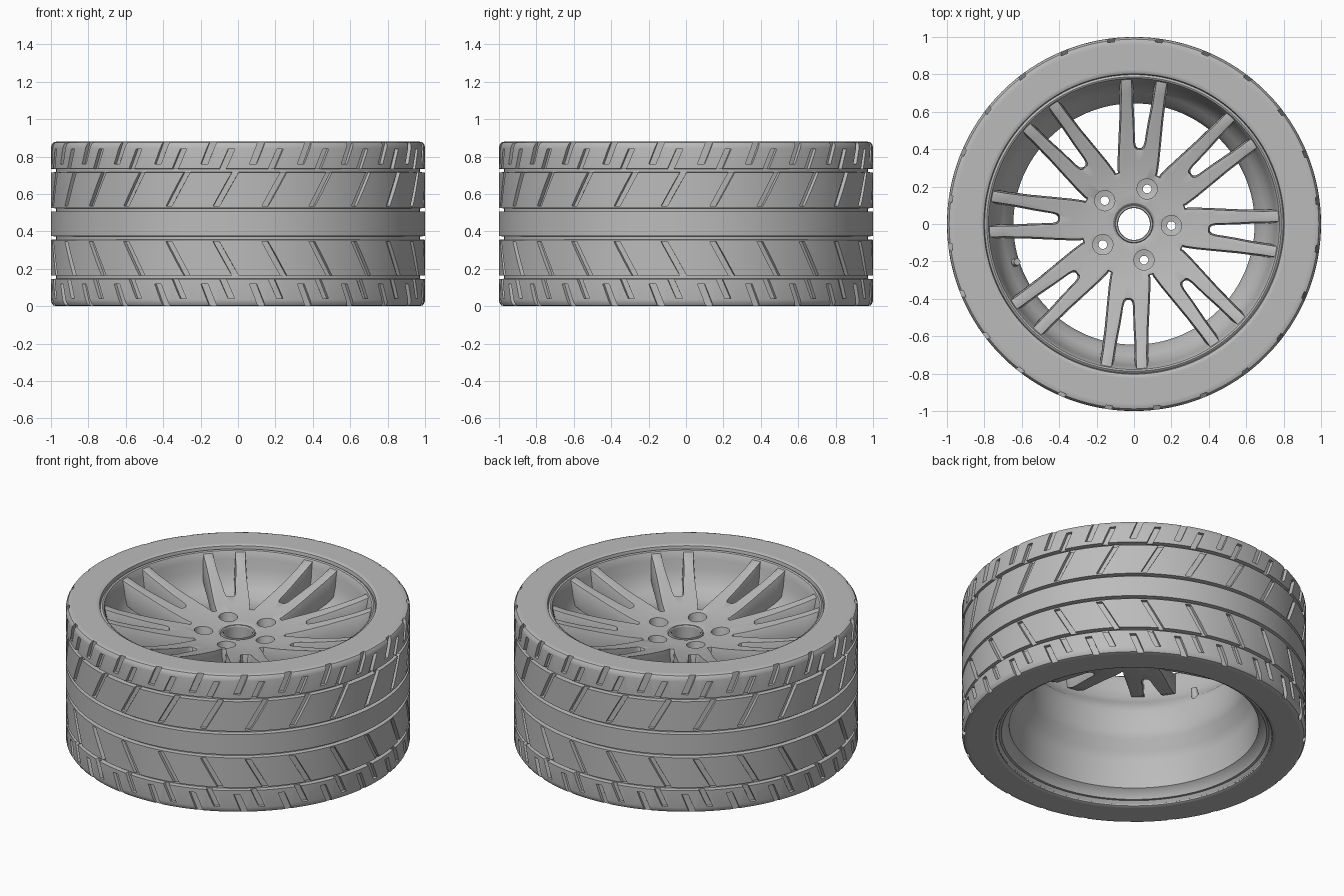
import bpy, bmesh, math
from math import sin, cos, asin, radians, pi

if "Cube" in bpy.data.objects:
    bpy.data.objects.remove(bpy.data.objects["Cube"], do_unlink=True)

H = 0.88            # tyre width
SPOKES = 8          # number of spoke pairs
TURN = radians(-4)  # angle of the first spoke pair

grey = bpy.data.materials.new("plain grey")
grey.use_nodes = True
grey.diffuse_color = (0.5, 0.5, 0.5, 1)
grey.node_tree.nodes["Principled BSDF"].inputs["Base Color"].default_value = (0.5, 0.5, 0.5, 1)


def make_object(name, bm):
    bmesh.ops.recalc_face_normals(bm, faces=bm.faces)
    mesh = bpy.data.meshes.new(name)
    bm.to_mesh(mesh)
    bm.free()
    mesh.materials.append(grey)
    obj = bpy.data.objects.new(name, mesh)
    bpy.context.collection.objects.link(obj)
    return obj


def revolve(name, profile, segments):
    """Turn a closed (radius, z) outline around the axle."""
    bm = bmesh.new()
    rings = []
    for i in range(segments):
        a = 2 * pi * i / segments
        rings.append([bm.verts.new((r * cos(a), r * sin(a), z)) for r, z in profile])
    n = len(profile)
    for i, ring in enumerate(rings):
        nxt = rings[(i + 1) % segments]
        for j in range(n):
            k = (j + 1) % n
            bm.faces.new((ring[j], nxt[j], nxt[k], ring[k]))
    return make_object(name, bm)


def loft(bm, low, high):
    """Close a solid between two matching outlines."""
    a = [bm.verts.new(p) for p in low]
    b = [bm.verts.new(p) for p in high]
    bm.faces.new(a)
    bm.faces.new(b[::-1])
    for i in range(len(a)):
        j = (i + 1) % len(a)
        bm.faces.new((a[i], b[i], b[j], a[j]))


def polar(r, a, z):
    return (r * cos(a), r * sin(a), z)


def activate(obj):
    bpy.ops.object.select_all(action='DESELECT')
    obj.select_set(True)
    bpy.context.view_layer.objects.active = obj


def cut(obj, cutter):
    cutter.hide_render = True
    mod = obj.modifiers.new("cut", 'BOOLEAN')
    mod.operation, mod.solver, mod.object = 'DIFFERENCE', 'EXACT', cutter
    activate(obj)
    bpy.ops.object.modifier_apply(modifier=mod.name)
    bpy.data.objects.remove(cutter, do_unlink=True)


def smooth(obj, angle=30):
    activate(obj)
    bpy.ops.object.shade_smooth_by_angle(angle=radians(angle))


# Tyre: upper half outline with two ring grooves, mirrored to the lower half
upper = []
for z in (0.515, 0.725):
    upper += [(1, z - 0.01), (0.972, z - 0.008), (0.972, z + 0.008), (1, z + 0.01)]
upper += [(1, 0.845), (0.997, 0.862), (0.988, 0.875), (0.972, H), (0.96, H),
          (0.825, H), (0.815, H), (0.803, 0.874), (0.798, 0.85), (0.798, 0.8)]
lower = [(r, H - z) for r, z in reversed(upper)]
tyre = revolve("tyre", lower + upper, 192)

# Tread slots: (low z, high z, low angle, high angle, width)
slots = ((0.535, 0.72, 263.3, 269.3, 2.0),
         (0.76, 0.90, 274.6, 277.8, 2.2),
         (0.73, 0.84, 280.2, 283, 2.0))
bm = bmesh.new()
for k in range(24):
    for z0, z1, a0, a1, w in slots:
        for flip in (False, True):
            corners = ((a0 - w / 2, z0), (a0 + w / 2, z0), (a1 + w / 2, z1), (a1 - w / 2, z1))
            corners = [(radians(a + 15 * k), H - z if flip else z) for a, z in corners]
            loft(bm, [polar(0.98, *c) for c in corners], [polar(1.04, *c) for c in corners])
cut(tyre, make_object("slot_cutter", bm))
smooth(tyre)

# Rim barrel: visible inner wall, with a back wall hidden inside the tyre
wall = [(0.815, 0.02), (0.80, 0.012), (0.785, 0.03), (0.77, 0.03), (0.755, 0.06), (0.725, 0.08),
        (0.715, 0.25), (0.70, 0.31), (0.655, 0.37), (0.645, 0.42), (0.645, 0.55),
        (0.662, 0.60), (0.70, 0.64), (0.733, 0.69), (0.752, 0.75), (0.763, 0.81), (0.77, 0.84),
        (0.778, 0.857), (0.787, 0.862), (0.794, 0.858)]
rim = revolve("rim_barrel", wall + [(0.82, 0.83), (0.82, 0.05)], 128)
smooth(rim, 35)

# Wheel face: dished disc that becomes the hub and spokes
face_top = [(0.10, 0.685), (0.112, 0.698), (0.16, 0.70), (0.25, 0.707), (0.33, 0.722), (0.42, 0.742),
            (0.52, 0.767), (0.62, 0.795), (0.70, 0.82), (0.782, 0.85)]
face_back = [(0.745, 0.70), (0.68, 0.67), (0.60, 0.655), (0.45, 0.63), (0.30, 0.60), (0.092, 0.58), (0.092, 0.685)]
face = revolve("spoked_face", face_top + face_back, 128)


def big_window(z, grow):
    """Opening between two spoke pairs, in polar steps about its own axis."""
    edge = [(0.285, 0.098), (0.295, 0.102), (0.36, 0.108), (0.45, 0.112), (0.58, 0.117), (0.70, 0.126), (0.84, 0.142)]
    half = [(r - grow / 2, pi / SPOKES - asin((o - grow) / r)) for r, o in edge]
    return [(r, a, z) for r, a in half] + [(r, -a, z) for r, a in reversed(half)]


def slit(z, grow):
    """Narrow opening inside one spoke pair."""
    edge = [(0.405, 0.012), (0.415, 0.022), (0.44, 0.028), (0.54, 0.036), (0.64, 0.047), (0.84, 0.06)]
    half = [(r - grow, asin((h + grow) / r)) for r, h in edge]
    return [(r, a, z) for r, a in half] + [(r, -a, z) for r, a in reversed(half)]


bm = bmesh.new()
for k in range(SPOKES):
    turn = TURN + 2 * pi * k / SPOKES
    for shape, offset in ((big_window, pi / SPOKES), (slit, 0)):
        loops = [[polar(r, a + turn + offset, z) for r, a, z in shape(level, grow)]
                 for level, grow in ((0.5, -0.01), (0.92, 0.016))]
        loft(bm, *loops)
cut(face, make_object("window_cutter", bm))

# Lug seats: wide pocket with a narrow through hole
for radius, low, high in ((0.054, 0.645, 0.8), (0.023, 0.5, 0.7)):
    bm = bmesh.new()
    for k in range(5):
        cx, cy, _ = polar(0.2, radians(-2.5 + 72 * k), 0)
        ring = [(cx + radius * cos(t * pi / 16), cy + radius * sin(t * pi / 16)) for t in range(32)]
        loft(bm, [(x, y, low) for x, y in ring], [(x, y, high) for x, y in ring])
    cut(face, make_object("lug_cutter", bm))

# Softened spoke edges
bevel = face.modifiers.new("soft_edges", 'BEVEL')
bevel.width, bevel.segments, bevel.angle_limit = 0.006, 2, radians(40)
activate(face)
bpy.ops.object.modifier_apply(modifier=bevel.name)
smooth(face, 40)

# Hub ring around the axle hole
smooth(revolve("hub_ring", [(0.085, 0.60), (0.085, 0.692), (0.089, 0.698), (0.098, 0.698), (0.103, 0.685), (0.103, 0.60)], 64))

# Valve stem standing in the curve of the barrel wall
bm = bmesh.new()
bmesh.ops.create_cone(bm, cap_ends=True, segments=20, radius1=0.024, radius2=0.018, depth=0.07)
valve = make_object("valve_stem", bm)
valve.location = polar(0.668, radians(198), 0.62)
valve.rotation_euler = (0, radians(-20), radians(198))
smooth(valve)
